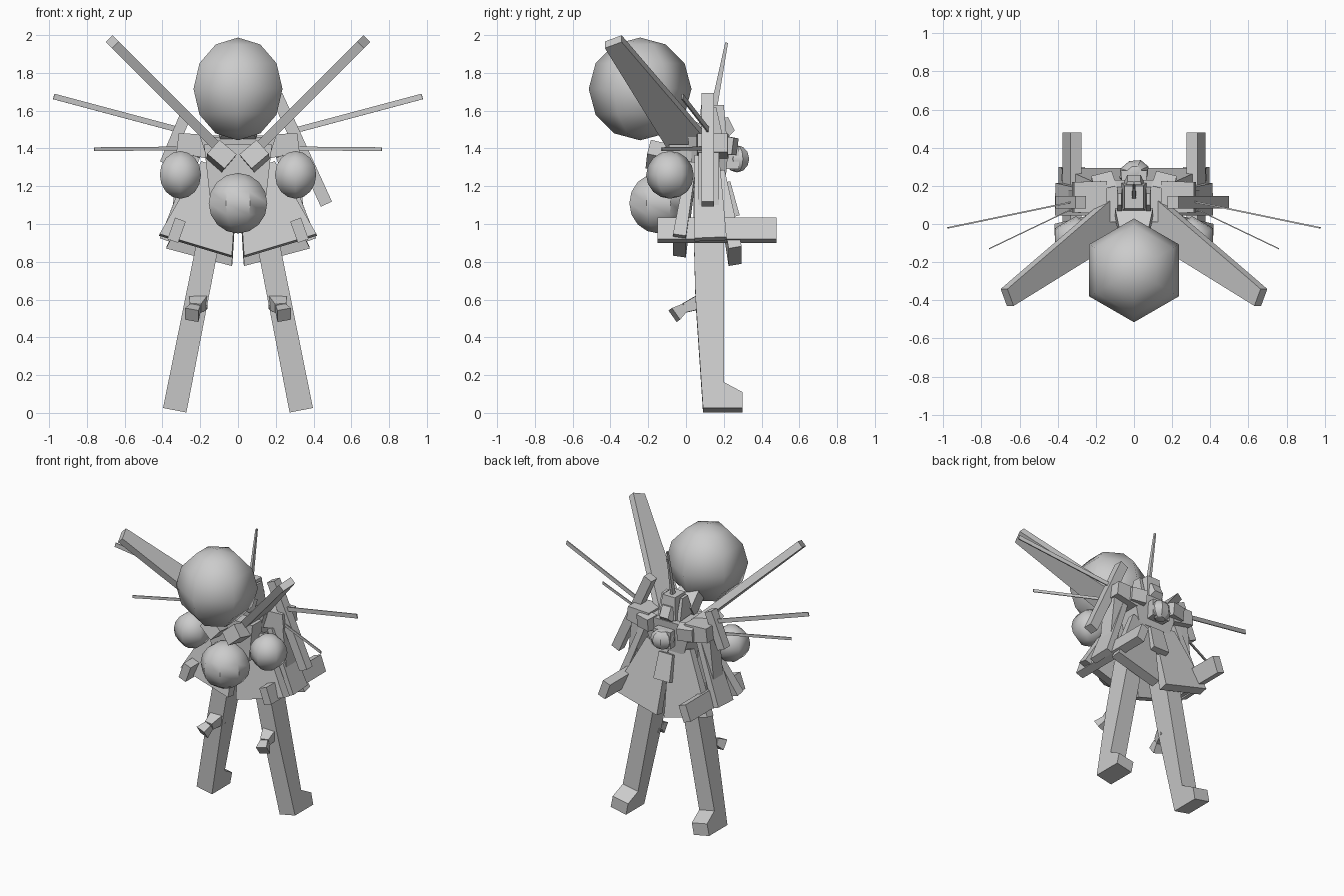
import bpy, math
from mathutils import Vector, Matrix


def mesh_object(name, verts, faces):
    me = bpy.data.meshes.new(name)
    me.from_pydata([tuple(v) for v in verts], [], faces)
    me.update()
    ob = bpy.data.objects.new(name, me)
    bpy.context.collection.objects.link(ob)
    # consistent outward normals
    bpy.context.view_layer.objects.active = ob
    ob.select_set(True)
    bpy.ops.object.mode_set(mode='EDIT')
    bpy.ops.mesh.select_all(action='SELECT')
    bpy.ops.mesh.normals_make_consistent(inside=False)
    bpy.ops.object.mode_set(mode='OBJECT')
    ob.select_set(False)
    return ob


def bar(name, p0, p1, s0, s1, hint):
    """Tapered box from p0 to p1; sizes are (along hint, across)."""
    p0, p1, h = Vector(p0), Vector(p1), Vector(hint)
    d = (p1 - p0).normalized()
    u = (h - d * h.dot(d)).normalized()
    v = d.cross(u)
    pts = []
    for p, s in ((p0, s0), (p1, s1)):
        for a, b in ((-1, -1), (1, -1), (1, 1), (-1, 1)):
            pts.append(p + u * a * s[0] / 2 + v * b * s[1] / 2)
    return mesh_object(name, pts, [(3, 2, 1, 0), (4, 5, 6, 7)] +
                       [(i, (i + 1) % 4, (i + 1) % 4 + 4, i + 4) for i in range(4)])


def pair(name, p0, p1, s0, s1, hint):
    """Bar on both sides of x = 0."""
    for side, k in (("right", 1), ("left", -1)):
        m = lambda p: (p[0] * k, p[1], p[2])
        bar(f"{name}_{side}", m(p0), m(p1), s0, s1, m(hint))


def ball(name, loc, scale, seg, rings, turn=0, angle=70):
    bpy.ops.mesh.primitive_uv_sphere_add(segments=seg, ring_count=rings, radius=1, location=loc)
    ob = bpy.context.object
    ob.name = name
    ob.scale = scale
    ob.rotation_euler[2] = math.radians(turn)
    bpy.ops.object.shade_smooth_by_angle(angle=math.radians(angle))
    ob.select_set(False)


X, Y, Z = (1, 0, 0), (0, 1, 0), (0, 0, 1)

# fuel tanks on the back
ball("large_tank", (0, -0.243, 1.715), (0.272,) * 3, 6, 6)
ball("lower_tank", (0, -0.145, 1.11), (0.168, 0.168, 0.16), 8, 8, 22.5, 40)
for k in (1, -1):
    ball("side_tank", (0.305 * k, -0.085, 1.26), (0.126,) * 3, 6, 8)

# torso, waist and backpack
bar("chest", (0, 0.12, 1.24), (0, 0.12, 1.46), (0.26, 0.18), (0.4, 0.22), X)
bar("waist", (0, 0.12, 0.97), (0, 0.12, 1.26), (0.22, 0.16), (0.26, 0.16), X)
bar("backpack", (0, -0.03, 1.15), (0, -0.03, 1.42), (0.3, 0.12), (0.36, 0.12), X)
bar("tank_mount", (0, 0.06, 1.48), (0, -0.08, 1.56), (0.2, 0.1), (0.14, 0.1), X)
ball("chest_boss", (0, 0.27, 1.345), (0.082, 0.065, 0.072), 8, 6, 22.5, 30)
bar("boss_mount", (0, 0.18, 1.35), (0, 0.28, 1.35), (0.12, 0.12), (0.14, 0.12), X)
pair("chest_vent", (0.15, 0.18, 1.42), (0.17, 0.26, 1.41), (0.12, 0.1), (0.11, 0.09), X)

# head with crest and cheek plates
bar("neck", (0, 0.12, 1.42), (0, 0.12, 1.5), (0.1, 0.1), (0.1, 0.1), X)
bar("head", (0, 0.14, 1.47), (0, 0.14, 1.63), (0.13, 0.15), (0.1, 0.12), X)
bar("visor", (0, 0.2, 1.51), (0, 0.24, 1.53), (0.1, 0.11), (0.07, 0.08), X)
pair("cheek_plate", (0.075, 0.12, 1.47), (0.075, 0.13, 1.62), (0.15, 0.03), (0.06, 0.02), Y)
bar("crest", (0, 0.145, 1.6), (0, 0.215, 1.96), (0.035, 0.02), (0.015, 0.01), Y)

# shoulders, arms and forearms
pair("shoulder", (0.15, 0.14, 1.41), (0.32, 0.14, 1.43), (0.17, 0.13), (0.16, 0.1), Y)
pair("upper_arm", (0.27, 0.12, 1.43), (0.325, 0.12, 1.0), (0.11, 0.08), (0.11, 0.06), Y)
pair("forearm", (0.325, -0.15, 0.967), (0.325, 0.48, 0.967),
     (0.06, 0.12), (0.06, 0.12), (0.94, 0, 0.34))

# long blade on one side, shorter one on the other
bar("long_blade", (0.205, 0.115, 1.68), (0.468, 0.115, 1.105), (0.065, 0.065), (0.065, 0.065), Y)
bar("short_blade", (-0.28, 0.115, 1.57), (-0.385, 0.115, 1.32), (0.065, 0.06), (0.065, 0.06), Y)

# swept wing binders and their mounts
pair("wing_binder", (0.1, 0.03, 1.40), (0.665, -0.385, 1.965), (0.22, 0.05), (0.1, 0.05), Y)
pair("thruster", (0.1, 0.0, 1.33), (0.085, -0.2, 1.37), (0.1, 0.1), (0.12, 0.1), (0.75, 0, 0.66))

# thin antennas
pair("upper_antenna", (0.3, 0.12, 1.495), (0.975, -0.02, 1.675), (0.03, 0.008), (0.03, 0.008), Z)
pair("lower_antenna", (0.3, 0.09, 1.40), (0.76, -0.13, 1.396), (0.02, 0.006), (0.02, 0.006), Z)

# flared skirt panels
pair("front_skirt", (0.1, 0.03, 1.3), (0.225, -0.035, 0.885), (0.2, 0.05), (0.4, 0.07), (0.39, 0, 0.11))
pair("back_skirt", (0.09, 0.18, 1.26), (0.205, 0.26, 0.83), (0.18, 0.05), (0.36, 0.07), (0.37, 0, 0.1))
pair("side_skirt", (0.22, 0.11, 1.36), (0.39, 0.13, 0.92), (0.13, 0.04), (0.17, 0.05), Y)
bar("rear_flap", (0, 0.21, 1.22), (0, 0.26, 1.04), (0.11, 0.05), (0.13, 0.05), X)

# legs: side profile given width, then splayed outwards
profile = [(0.04, 0.98), (0.05, 0.6), (0.09, 0), (0.30, 0), (0.30, 0.085), (0.20, 0.14), (0.20, 0.6), (0.20, 0.98)]
n = len(profile)
for side, k in (("right", 1), ("left", -1)):
    rot = Matrix.Rotation(math.radians(-11.2 * k), 4, 'Y')
    place = Matrix.Translation((0.335 * k, 0, 0.014)) @ rot
    pts = [place @ Vector((w * (0.063 - 0.004 * z), y, z)) for w in (-1, 1) for y, z in profile]
    mesh_object(f"leg_{side}", pts, [tuple(range(n))[::-1], tuple(range(n, 2 * n))] +
                [(i, (i + 1) % n, (i + 1) % n + n, i + n) for i in range(n)])

# knee nozzles
pair("knee_mount", (0.21, 0.08, 0.59), (0.225, -0.01, 0.555), (0.1, 0.08), (0.06, 0.05), X)
pair("knee_nozzle", (0.225, -0.01, 0.555), (0.245, -0.062, 0.518), (0.055, 0.045), (0.075, 0.075), X)
